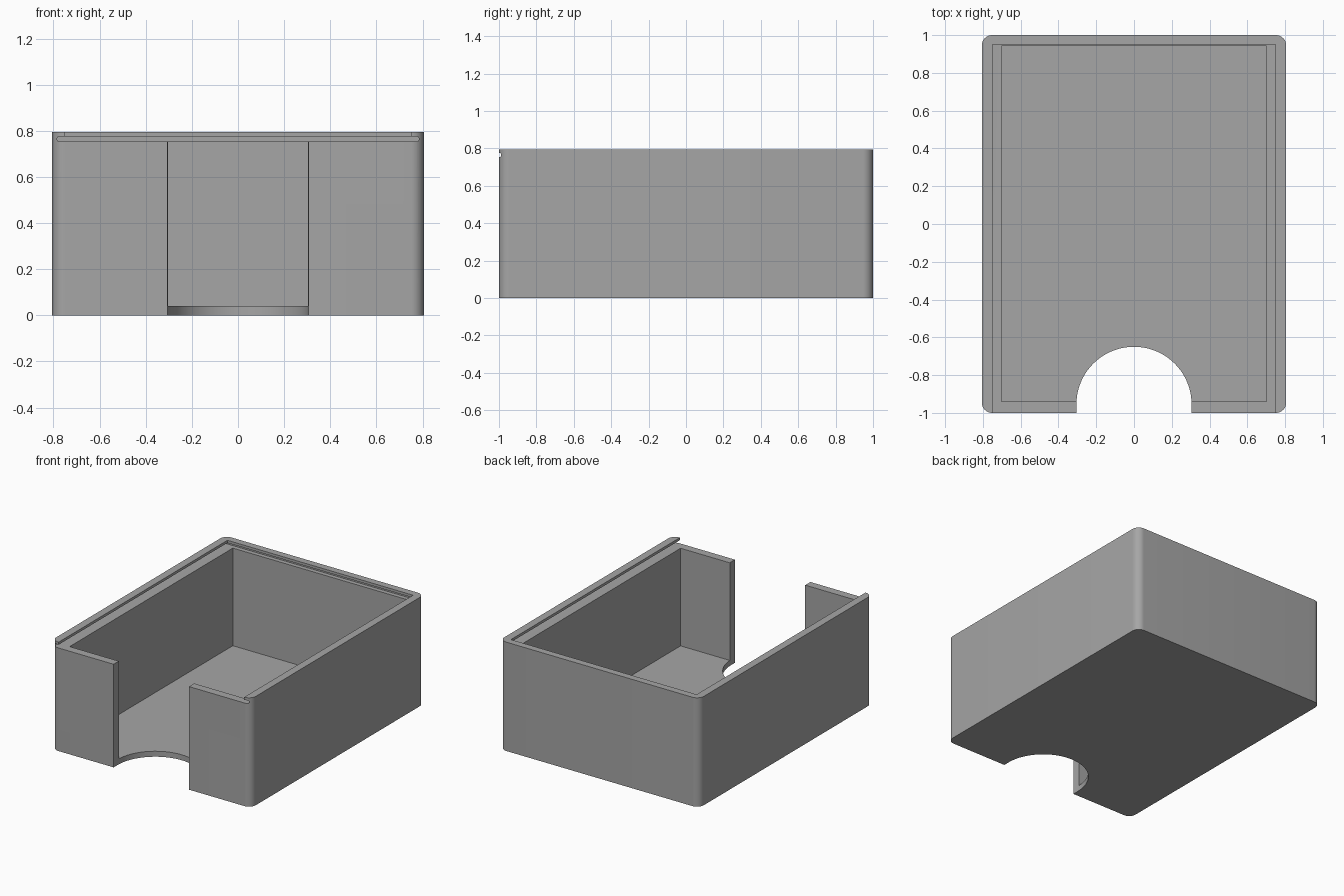
import bpy, bmesh, math
from mathutils import Matrix

if "Cube" in bpy.data.objects:
    bpy.data.objects.remove(bpy.data.objects["Cube"])

W, D, H = 0.806, 1.0, 0.795      # half width, half depth, height
FLOOR, LEDGE = 0.04, 0.753       # floor thickness, lid ledge height

grey = bpy.data.materials.new("plain grey")
grey.diffuse_color = (0.38, 0.38, 0.38, 1)
grey.use_nodes = True
grey.node_tree.nodes["Principled BSDF"].inputs["Base Color"].default_value = grey.diffuse_color


def prism(name, outline, length, matrix=Matrix()):
    """Extrude a closed outline along z, then place it."""
    bm = bmesh.new()
    base = bm.faces.new([bm.verts.new((a, b, 0)) for a, b in outline])
    top = bmesh.ops.extrude_face_region(bm, geom=[base])["geom"]
    bmesh.ops.translate(bm, vec=(0, 0, length),
                        verts=[v for v in top if isinstance(v, bmesh.types.BMVert)])
    bm.transform(matrix)
    bmesh.ops.recalc_face_normals(bm, faces=bm.faces)
    mesh = bpy.data.meshes.new(name)
    bm.to_mesh(mesh)
    bm.free()
    mesh.materials.append(grey)
    ob = bpy.data.objects.new(name, mesh)
    bpy.context.collection.objects.link(ob)
    return ob


def rounded(x0, x1, y0, y1, r, n=8):
    """Rectangle outline with rounded corners."""
    corners = [(x1 - r, y1 - r, 0), (x0 + r, y1 - r, 90),
               (x0 + r, y0 + r, 180), (x1 - r, y0 + r, 270)]
    return [(cx + r * math.cos(math.radians(a + 90 * i / n)),
             cy + r * math.sin(math.radians(a + 90 * i / n)))
            for cx, cy, a in corners for i in range(n + 1)]


def rect(x, y0, y1):
    return [(-x, y0), (x, y0), (x, y1), (-x, y1)]


def up(z):
    return Matrix.Translation((0, 0, z))


# Outer body with rounded upright corners
box = prism("box_body", rounded(-W, W, -D, D, 0.055, 10), H)

# Inner cavity and the lid opening above it
cavity = prism("cavity_cutter", rect(0.702, -0.94, 0.943), 1, up(FLOOR))
opening = prism("lid_opening_cutter", rect(0.75, -1.1, 0.949), 0.2, up(0.765))

# Sliding lid groove, with rounded sides, open at the front
slot = rounded(-0.785, 0.785, LEDGE, 0.776, 0.0114, 5)
groove = prism("lid_groove_cutter", slot, 2.075,
               Matrix.Translation((0, 0.975, 0)) @ Matrix.Rotation(math.pi / 2, 4, 'X'))

# Thumb notch: half circle in the floor, straight through the front wall
R, CY = 0.305, -0.955
arc = [(R * math.cos(math.pi * i / 40), CY + R * math.sin(math.pi * i / 40))
       for i in range(41)]
notch = prism("thumb_notch_cutter", [(-R, -1.1), (R, -1.1)] + arc, 1.2, up(-0.1))

cutters = [cavity, opening, groove, notch]
for c in cutters:
    mod = box.modifiers.new(c.name, 'BOOLEAN')
    mod.operation, mod.solver, mod.object = 'DIFFERENCE', 'EXACT', c

# Apply the cuts and remove the helpers
bpy.context.view_layer.objects.active = box
box.select_set(True)
for c in cutters:
    bpy.ops.object.modifier_apply(modifier=c.name)
for c in cutters:
    bpy.data.objects.remove(c)

# Smooth the curved walls, keep the edges sharp
bpy.ops.object.select_all(action='DESELECT')
box.select_set(True)
bpy.ops.object.shade_smooth_by_angle(angle=math.radians(30))
